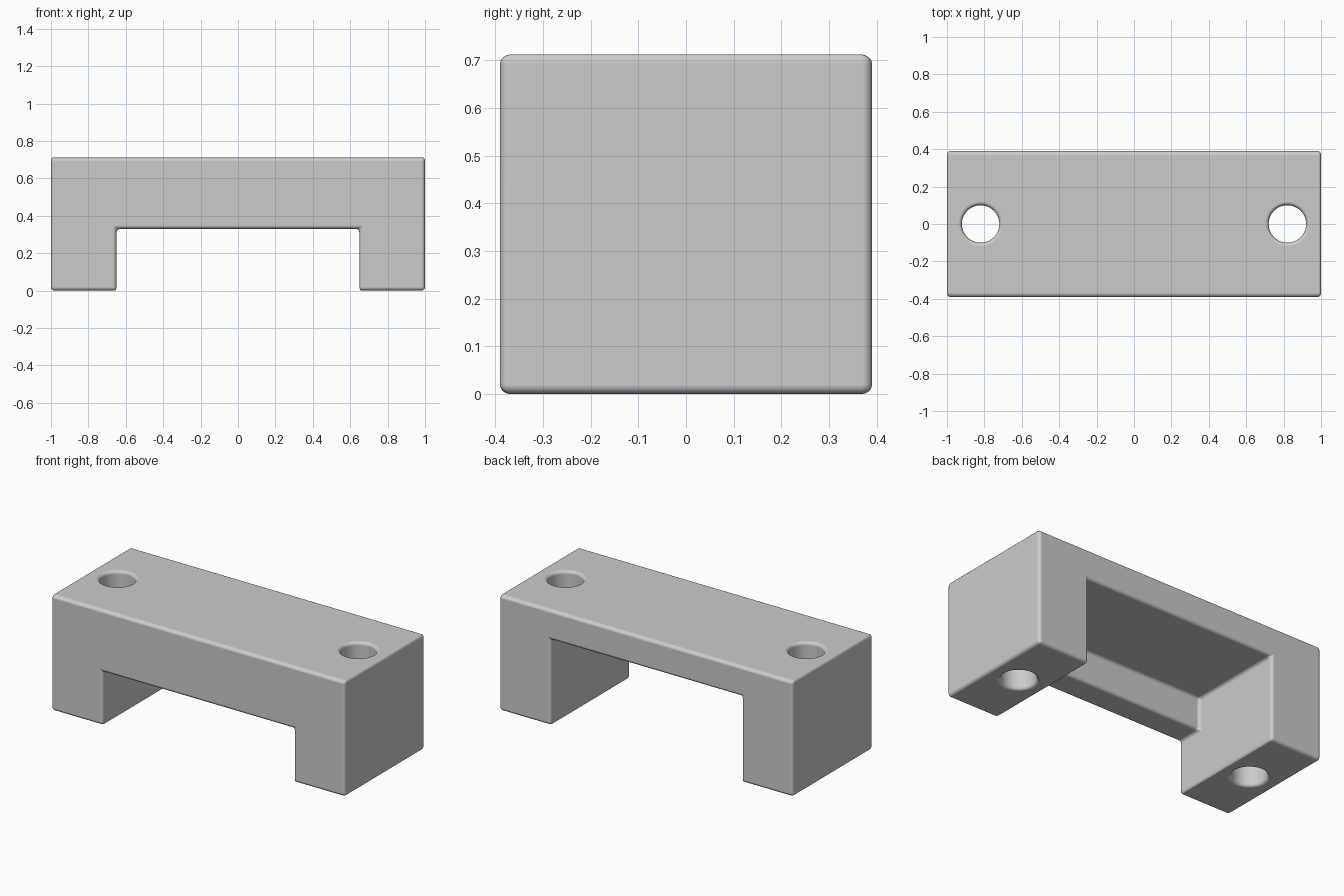
import bpy
import bmesh
import math

if "Cube" in bpy.data.objects:
    bpy.data.objects.remove(bpy.data.objects["Cube"], do_unlink=True)

HALF_LENGTH, HALF_DEPTH, HEIGHT = 1.0, 0.39, 0.712
LEG_INNER, HOLE_X, HOLE_RADIUS = 0.65, 0.82, 0.1
LIP_UNDERSIDE, RECESS_TOP, LIP_BACK = 0.33, 0.528, -0.22
ROUNDING = 0.02

grey = bpy.data.materials.new("plain grey")
grey.use_nodes = True
colour = (0.6, 0.6, 0.6, 1)
grey.diffuse_color = colour
grey.node_tree.nodes["Principled BSDF"].inputs["Base Color"].default_value = colour


def extrude_x(name, profile, half_length):
    """Solid made by sweeping a (y, z) profile along x."""
    bm = bmesh.new()
    face = bm.faces.new([bm.verts.new((-half_length, y, z)) for y, z in profile])
    swept = bmesh.ops.extrude_face_region(bm, geom=[face])["geom"]
    verts = [g for g in swept if isinstance(g, bmesh.types.BMVert)]
    bmesh.ops.translate(bm, verts=verts, vec=(2 * half_length, 0, 0))
    bmesh.ops.recalc_face_normals(bm, faces=bm.faces)
    mesh = bpy.data.meshes.new(name)
    bm.to_mesh(mesh)
    bm.free()
    obj = bpy.data.objects.new(name, mesh)
    bpy.context.collection.objects.link(obj)
    return obj


def select_only(obj):
    bpy.ops.object.select_all(action="DESELECT")
    obj.select_set(True)
    bpy.context.view_layer.objects.active = obj


def cut(target, cutter):
    cutter.hide_render = True
    mod = target.modifiers.new("cut", "BOOLEAN")
    mod.operation = "DIFFERENCE"
    mod.solver = "EXACT"
    mod.object = cutter
    select_only(target)
    bpy.ops.object.modifier_apply(modifier=mod.name)
    bpy.data.objects.remove(cutter, do_unlink=True)


# Main block
body = extrude_x("bridge_block", [(-HALF_DEPTH, 0), (HALF_DEPTH, 0),
                                  (HALF_DEPTH, HEIGHT), (-HALF_DEPTH, HEIGHT)], HALF_LENGTH)

# Opening between the legs, deeper behind the front lip
cut(body, extrude_x("opening_cutter", [
    (-1, -1), (1, -1), (1, RECESS_TOP), (LIP_BACK, RECESS_TOP),
    (LIP_BACK, LIP_UNDERSIDE), (-1, LIP_UNDERSIDE)], LEG_INNER))

# Screw hole through each leg
for side in (-1, 1):
    bpy.ops.mesh.primitive_cylinder_add(vertices=64, radius=HOLE_RADIUS, depth=3,
                                        location=(side * HOLE_X, 0, 0))
    cut(body, bpy.context.object)

# Rounded edges all over
bevel = body.modifiers.new("rounding", "BEVEL")
bevel.width = ROUNDING
bevel.segments = 4
bevel.limit_method = "ANGLE"
bevel.angle_limit = math.radians(40)
bevel.harden_normals = True

body.data.materials.clear()
body.data.materials.append(grey)
select_only(body)
bpy.ops.object.shade_smooth()
